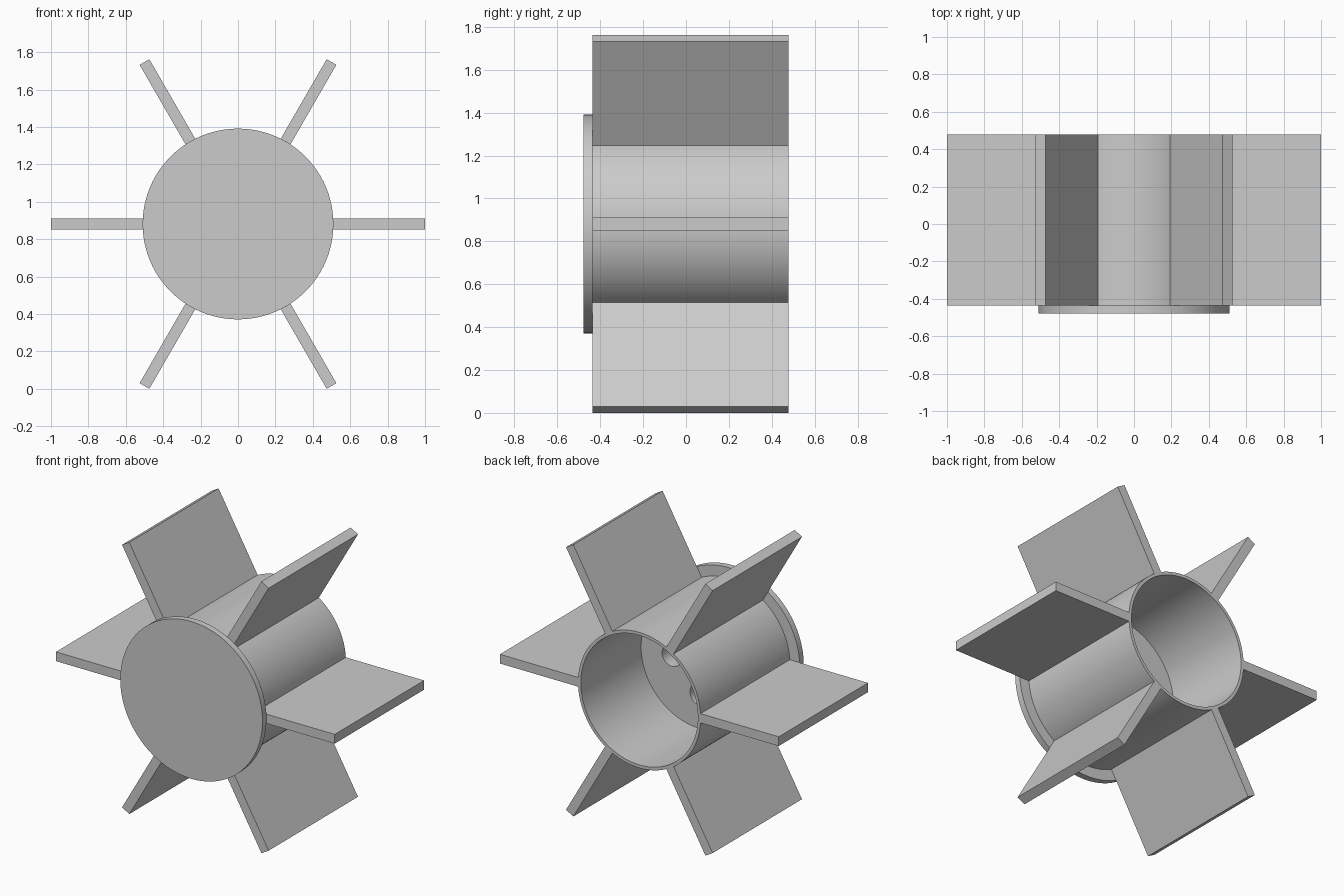
import bpy, bmesh
from math import sin, cos, pi, radians
from mathutils import Matrix, Vector

cube = bpy.data.objects.get("Cube")
if cube:
    bpy.data.objects.remove(cube)

AXIS_Z = 0.881          # height of the wheel axis
BACK, SHOULDER, FRONT = 0.478, -0.437, -0.478
FLOOR = -0.14           # inner floor of the hollow hub

grey = bpy.data.materials.new("light_grey")
grey.use_nodes = True
grey.diffuse_color = (0.6, 0.6, 0.6, 1)
grey.node_tree.nodes["Principled BSDF"].inputs["Base Color"].default_value = (0.6, 0.6, 0.6, 1)


def finish(bm, name):
    bmesh.ops.recalc_face_normals(bm, faces=bm.faces)
    mesh = bpy.data.meshes.new(name)
    bm.to_mesh(mesh)
    bm.free()
    mesh.materials.append(grey)
    obj = bpy.data.objects.new(name, mesh)
    bpy.context.collection.objects.link(obj)
    return obj


def turned(name, profile, sides, cx=0.0, cz=AXIS_Z):
    """Solid of revolution about a y-parallel axis, from (radius, y) points."""
    bm = bmesh.new()
    rings = [[bm.verts.new((cx + r * cos(2 * pi * i / sides), y, cz + r * sin(2 * pi * i / sides)))
              for i in range(sides)] for r, y in profile]
    for a, b in zip(rings, rings[1:]):
        for i in range(sides):
            j = (i + 1) % sides
            bm.faces.new((a[i], a[j], b[j], b[i]))
    bm.faces.new(rings[0])
    bm.faces.new(rings[-1])
    return finish(bm, name)


# Hub: flanged front disc, thin tube and recessed floor
hub = turned("hub", [(0.51, FRONT), (0.51, SHOULDER), (0.44, SHOULDER),
                     (0.44, BACK), (0.42, BACK), (0.42, FLOOR)], 96)

# Blind mounting holes in the hub floor
for k in range(4):
    a = k * pi / 2
    cutter = turned("hole_cutter", [(0.07, FLOOR - 0.2), (0.07, FLOOR + 0.1)], 32,
                    0.2 * cos(a), AXIS_Z + 0.2 * sin(a))
    cutter.hide_render = True
    cut = hub.modifiers.new("hole", 'BOOLEAN')
    cut.operation, cut.solver, cut.object = 'DIFFERENCE', 'EXACT', cutter
    bpy.context.view_layer.objects.active = hub
    bpy.ops.object.modifier_apply(modifier=cut.name)
    bpy.data.objects.remove(cutter)

bpy.ops.object.select_all(action='DESELECT')
hub.select_set(True)
bpy.context.view_layer.objects.active = hub
bpy.ops.object.shade_smooth_by_angle(angle=radians(30))

# Six flat paddles around the tube
ROOT, TIP, THICK = 0.43, 1.0, 0.06
for k in range(6):
    bm = bmesh.new()
    bmesh.ops.create_cube(bm, size=1)
    bmesh.ops.scale(bm, vec=(TIP - ROOT, BACK - SHOULDER, THICK), verts=bm.verts)
    bmesh.ops.translate(bm, vec=((ROOT + TIP) / 2, (BACK + SHOULDER) / 2, 0), verts=bm.verts)
    place = Matrix.Translation(Vector((0, 0, AXIS_Z))) @ Matrix.Rotation(-k * pi / 3, 4, 'Y')
    bmesh.ops.transform(bm, matrix=place, verts=bm.verts)
    finish(bm, f"paddle_{k + 1}")
